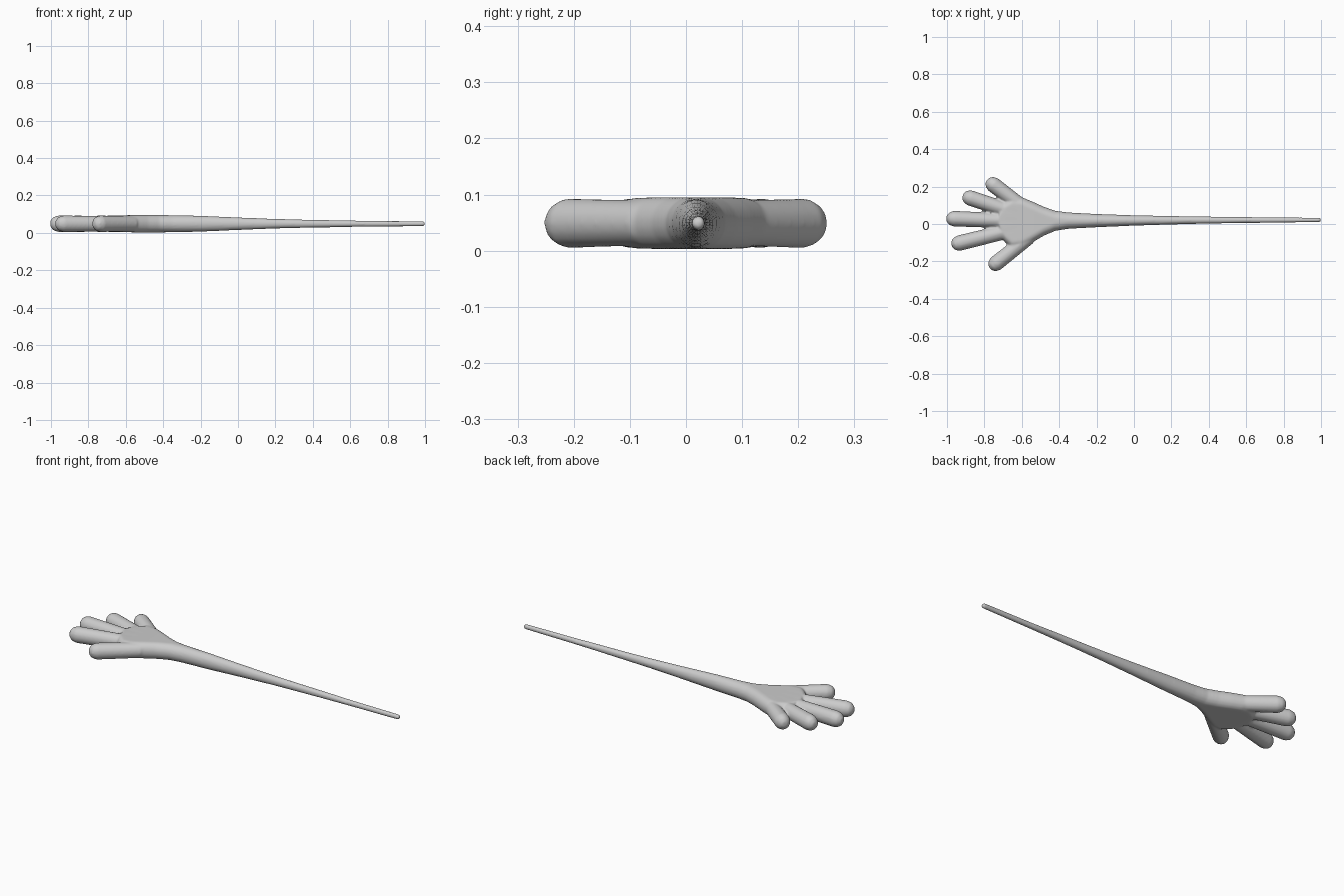
import bpy, bmesh, math
from mathutils import Vector

if "Cube" in bpy.data.objects:
    bpy.data.objects.remove(bpy.data.objects["Cube"])

Z = 0.049          # centre height of the whole toy
SEG = 16
bm = bmesh.new()


def skin(rings):
    """Join rings of points into a closed tube."""
    loops = [[bm.verts.new(p) for p in ring] for ring in rings]
    for a, b in zip(loops, loops[1:]):
        for i in range(SEG):
            j = (i + 1) % SEG
            bm.faces.new((a[i], a[j], b[j], b[i]))
    bm.faces.new(loops[0][::-1])
    bm.faces.new(loops[-1])


def slab_ring(x, y, w, h):
    """Rounded slab section: half width w, half height h."""
    ring = []
    for i in range(SEG):
        t = 2 * math.pi * (i + 0.5) / SEG
        c = math.cos(t)
        ring.append((x, y + math.copysign(max(w - h, 0), c) + min(w, h) * c, Z + h * math.sin(t)))
    return ring


def finger(root, tip, r):
    """Round finger with a short chamfered tip."""
    a, b = Vector((*root, Z)), Vector((*tip, Z))
    d = (b - a).normalized()
    side = Vector((-d.y, d.x, 0))
    rings = []
    length = (b - a).length
    for s, k in ((0, 0.92), (length * 0.6, 0.98), (length - 0.04, 1), (length - 0.015, 0.8), (length, 0.36)):
        rings.append([a + d * s + side * (r * k * math.cos(2 * math.pi * i / SEG))
                      + Vector((0, 0, 1.05 * r * k * math.sin(2 * math.pi * i / SEG))) for i in range(SEG)])
    skin(rings)


# Long tapering cord flaring into the palm: x, y, half width, half height
skin([slab_ring(*s) for s in (
    (1.0, 0.022, 0.009, 0.009), (0.99, 0.022, 0.0125, 0.0135), (0.7, 0.021, 0.015, 0.016),
    (0.4, 0.021, 0.019, 0.021), (0.2, 0.02, 0.023, 0.026), (0, 0.019, 0.028, 0.034),
    (-0.2, 0.018, 0.036, 0.043), (-0.35, 0.018, 0.044, 0.046), (-0.42, 0.017, 0.054, 0.047),
    (-0.48, 0.015, 0.077, 0.047), (-0.54, 0.011, 0.108, 0.047), (-0.6, 0.007, 0.137, 0.046),
    (-0.65, 0.007, 0.142, 0.045), (-0.69, 0.012, 0.11, 0.044), (-0.72, 0.02, 0.06, 0.042))])

# Five splayed fingers
for root, tip in (((-0.58, 0.08), (-0.785, 0.235)), ((-0.62, 0.055), (-0.915, 0.152)),
                  ((-0.62, 0.015), (-1.003, 0.03)), ((-0.62, -0.025), (-0.975, -0.112)),
                  ((-0.56, -0.07), (-0.77, -0.236))):
    finger(root, tip, 0.042)

bmesh.ops.recalc_face_normals(bm, faces=bm.faces)
mesh = bpy.data.meshes.new("stretchy_hand")
bm.to_mesh(mesh)
bm.free()
hand = bpy.data.objects.new("stretchy_hand", mesh)
bpy.context.collection.objects.link(hand)

# Fuse the parts and soften the webs between fingers
fuse = hand.modifiers.new("fuse", 'REMESH')
fuse.mode = 'VOXEL'
fuse.voxel_size = 0.006
fuse.use_smooth_shade = True
soft = hand.modifiers.new("soften", 'SMOOTH')
soft.factor = 0.5
soft.iterations = 6
